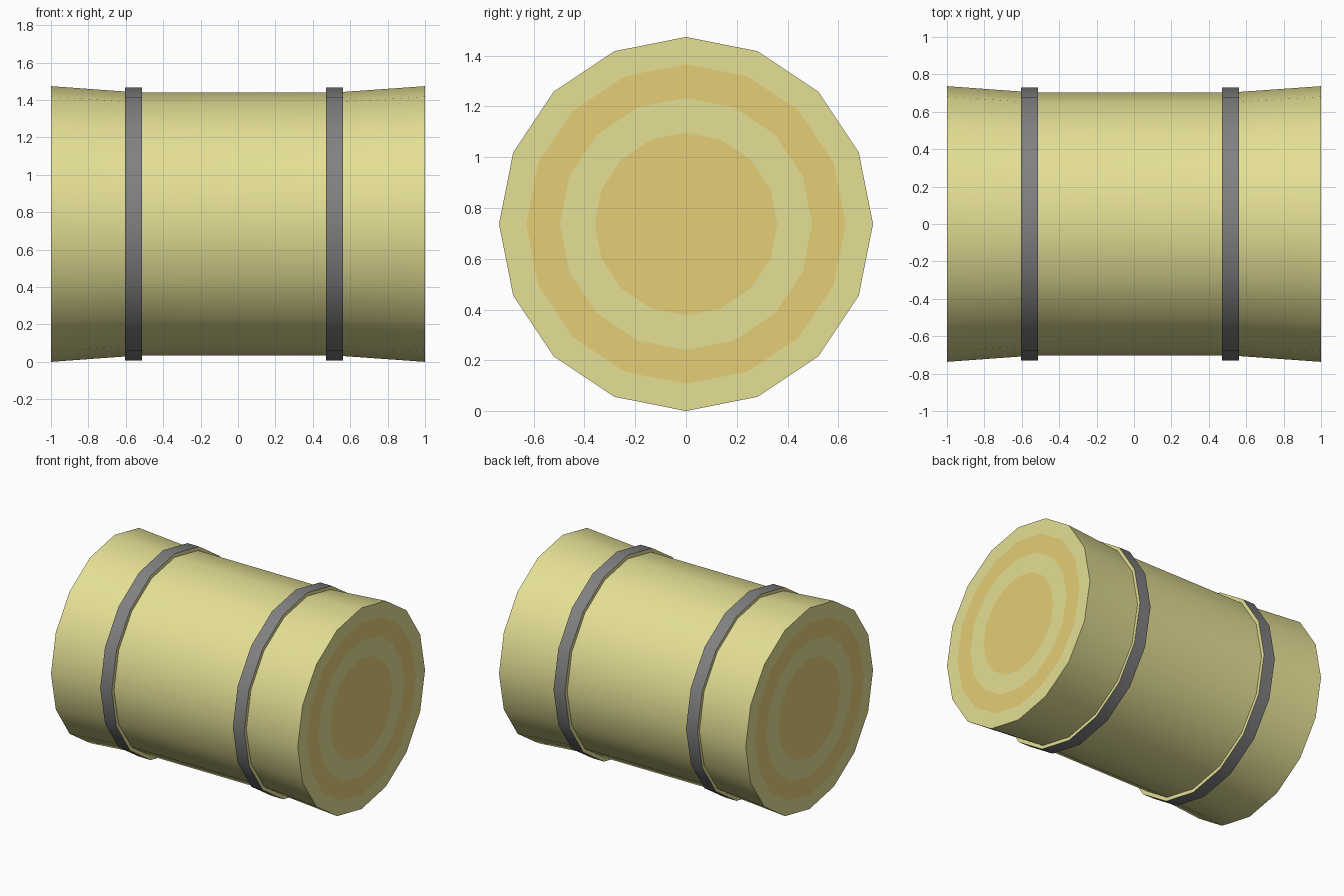
import bpy, bmesh, math

if "Cube" in bpy.data.objects:
    bpy.data.objects.remove(bpy.data.objects["Cube"])

SIDES = 16
CENTER_Z = 0.737


def material(name, rgb):
    m = bpy.data.materials.new(name)
    m.diffuse_color = (*rgb, 1)
    m.use_nodes = True
    m.node_tree.nodes["Principled BSDF"].inputs["Base Color"].default_value = m.diffuse_color
    return m


YELLOW = material("yellow", (0.78, 0.74, 0.30))
ORANGE = material("orange", (0.78, 0.62, 0.18))
DARK = material("dark", (0.22, 0.22, 0.22))


def lathe(name, profile, slots, mats):
    """Spin (x, radius) points round the x axis; slots gives each band's material."""
    bm = bmesh.new()
    rings = []
    for x, r in profile:
        if r == 0:
            rings.append([bm.verts.new((x, 0, 0))] * SIDES)
            continue
        angles = [2 * math.pi * i / SIDES for i in range(SIDES)]
        rings.append([bm.verts.new((x, r * math.sin(a), r * math.cos(a))) for a in angles])
    for a, b, slot in zip(rings, rings[1:], slots):
        for i in range(SIDES):
            j = (i + 1) % SIDES
            corners = list(dict.fromkeys((a[i], b[i], b[j], a[j])))
            bm.faces.new(corners).material_index = slot
    bmesh.ops.recalc_face_normals(bm, faces=bm.faces)
    mesh = bpy.data.meshes.new(name)
    bm.to_mesh(mesh)
    bm.free()
    for m in mats:
        mesh.materials.append(m)
    obj = bpy.data.objects.new(name, mesh)
    obj.location.z = CENTER_Z
    bpy.context.collection.objects.link(obj)
    bpy.ops.object.select_all(action='DESELECT')
    obj.select_set(True)
    bpy.context.view_layer.objects.active = obj
    bpy.ops.object.shade_smooth_by_angle(angle=math.radians(35))
    return obj


# Barrel with flared ends and a target pattern on both caps
cap = [0, 0.36, 0.497, 0.63, 0.737]
profile = ([(-1, r) for r in cap] + [(-0.6, 0.708), (-0.51, 0.704), (0.47, 0.704), (0.56, 0.706)]
           + [(1, r) for r in reversed(cap)])
slots = [1, 0, 1, 0] + [0] * 5 + [0, 1, 0, 1]
lathe("barrel", profile, slots, [YELLOW, ORANGE])

# Dark straps with yellow side walls
for name, x0, x1 in (("left_strap", -0.605, -0.512), ("right_strap", 0.47, 0.562)):
    lathe(name, [(x0, 0.70), (x0, 0.731), (x1, 0.731), (x1, 0.70)], [0, 1, 0], [YELLOW, DARK])
